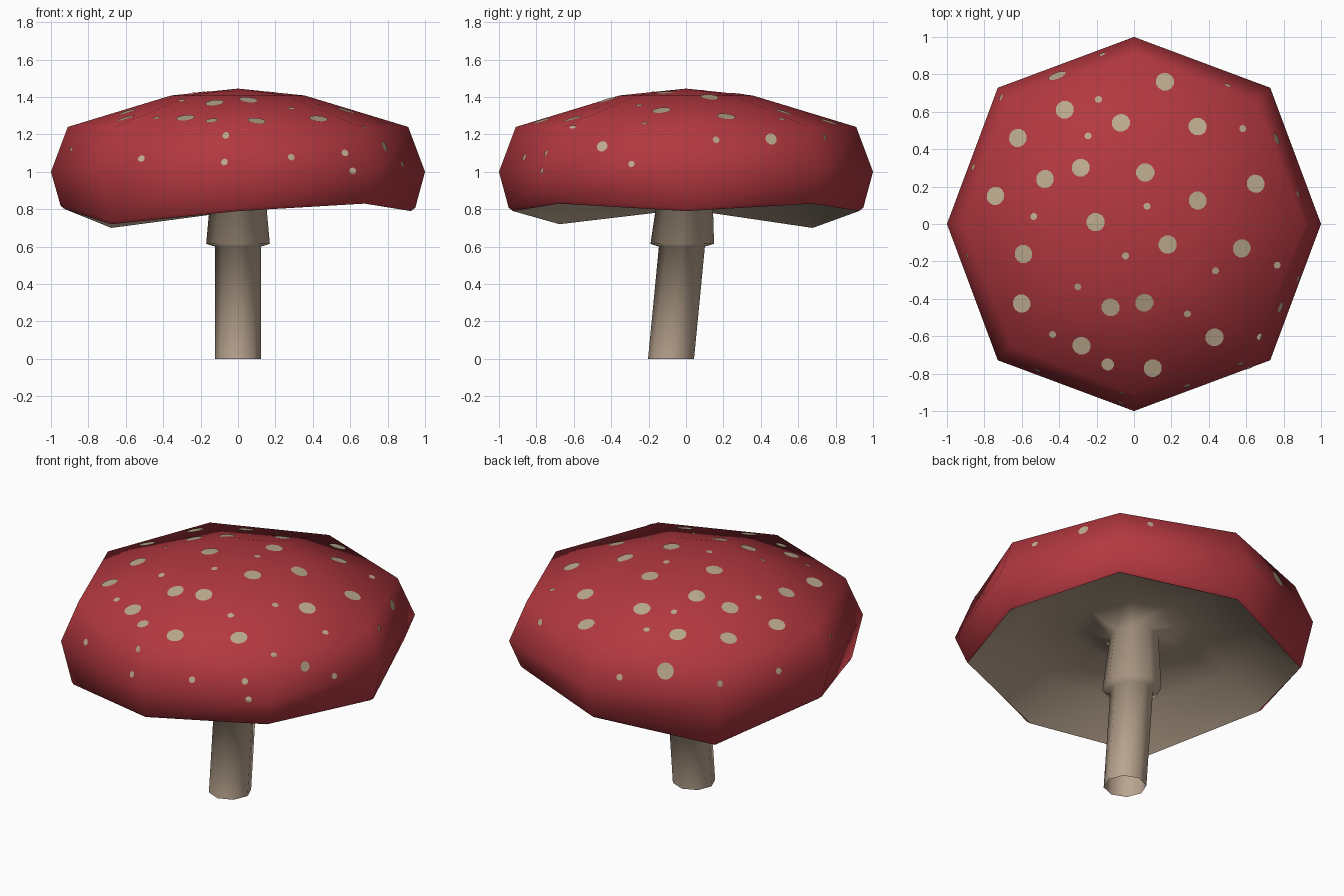
import bpy, bmesh, math
from mathutils import Vector
from mathutils.bvhtree import BVHTree

if "Cube" in bpy.data.objects:
    bpy.data.objects.remove(bpy.data.objects["Cube"])

SIDES = 8


def material(name, srgb):
    m = bpy.data.materials.new(name)
    m.diffuse_color = [(c / 255 / 12.92 if c < 11 else ((c / 255 + 0.055) / 1.055) ** 2.4) for c in srgb] + [1]
    m.use_nodes = True
    m.node_tree.nodes["Principled BSDF"].inputs["Base Color"].default_value = m.diffuse_color
    return m


red = material("cap_red", (179, 56, 64))
tan = material("stem_tan", (186, 165, 144))
cream = material("spot_cream", (188, 170, 142))


def ring(bm, cy, z, r, diag=1.0, dz=None, amount=1.0):
    """Octagon of vertices; diag scales the four diagonal corners, dz lifts each vertex."""
    out = []
    for i in range(SIDES):
        a = i * math.tau / SIDES
        rr = r * (diag if i % 2 else 1)
        h = dz[i] * amount if dz else 0
        out.append(bm.verts.new((rr * math.cos(a), cy + rr * math.sin(a), z + h)))
    return out


def bridge(bm, low, high):
    for i in range(SIDES):
        j = (i + 1) % SIDES
        bm.faces.new((low[i], low[j], high[j], high[i]))


def loft(bm, rings):
    for a, b in zip(rings, rings[1:]):
        bridge(bm, a, b)


def finish(bm, name, mat):
    for f in bm.faces:
        f.smooth = True
    me = bpy.data.meshes.new(name)
    bm.to_mesh(me)
    bm.free()
    ob = bpy.data.objects.new(name, me)
    me.materials.append(mat)
    bpy.context.collection.objects.link(ob)
    return ob


wave = [0, 0.04, 0, -0.09, 0.01, -0.07, 0, 0.04]

# cap: wavy turned-in lip and red dome
bm = bmesh.new()
crown = ring(bm, 0, 1.408, 0.357, 1.02)
loft(bm, [ring(bm, 0, 0.79, 0.925, 1.035, wave),
          ring(bm, 0, 0.808, 0.948, 1.02, wave),
          ring(bm, 0, 1.0, 1.0, 1.03),
          ring(bm, 0, 1.24, 0.91, 1.02),
          crown])
apex = bm.verts.new((0, 0, 1.445))
for i in range(SIDES):
    bm.faces.new((crown[i], crown[(i + 1) % SIDES], apex))
bm.normal_update()
tree = BVHTree.FromBMesh(bm)
finish(bm, "cap", red)

# stem, flared collar and hollow underside in one smooth skin
bm = bmesh.new()
loft(bm, [ring(bm, -0.08, 0, 0.123),
          ring(bm, -0.022, 0.6, 0.123),
          ring(bm, -0.02, 0.615, 0.17),
          ring(bm, 0.0, 0.95, 0.14),
          ring(bm, 0, 1.01, 0.36),
          ring(bm, 0, 0.95, 0.69, 1.02, wave, 0.4),
          ring(bm, 0, 0.79, 0.925, 1.035, wave)])
finish(bm, "stem_and_gills", tan)

# spots: thin discs draped over the cap
big = [(.165, .76), (.34, .52), (-.07, .54), (-.37, .61), (-.62, .46), (-.285, .30),
       (-.475, .24), (-.74, .15), (.06, .275), (.34, .125), (.65, .215), (-.205, .01),
       (.18, -.11), (.575, -.13), (-.59, -.16), (-.60, -.425), (-.125, -.445),
       (.055, -.42), (-.28, -.65), (.43, -.605), (.10, -.77), (-.41, .79)]
small = [(-.19, .665), (-.245, .47), (-.535, .04), (.07, .095), (-.045, -.17), (-.30, -.335),
         (.285, -.48), (.435, -.25), (.765, -.22), (-.435, -.59), (.58, .51), (.5, .74),
         (.675, -.605)]
side = [(-.53, -.82, 1.085, .019), (-.07, -.95, 1.05, .019), (-.07, -.92, 1.2, .019),
        (.29, -.88, 1.085, .019), (.58, -.77, 1.11, .019), (.61, -.76, 1.0, .019),
        (.84, -.47, 1.16, .03), (.9, -.3, 1.05, .018),
        (.9, .17, 1.18, .019), (.8, .47, 1.19, .032), (-.19, .96, 1.1, .019),
        (-.72, .68, 1.1, .019), (-.93, .33, 1.1, .019), (-.89, -.17, 1.12, .014)]
spots = [(x, y, None, .05) for x, y in big] + [(x, y, None, .019) for x, y in small]
spots += [(-.14, -.75, None, .034)] + side

bm = bmesh.new()


def drape(p):
    co, n, _, _ = tree.find_nearest(p)
    return bm.verts.new(co + n * 0.003)


for x, y, z, r in spots:
    if z is None:
        co, n, _, _ = tree.ray_cast(Vector((x, y, 3)), Vector((0, 0, -1)))
    else:
        co, n, _, _ = tree.find_nearest(Vector((x, y, z)))
    u = n.orthogonal().normalized()
    v = n.cross(u)
    c = drape(co)
    loops = [[drape(co + (u * math.cos(k * math.tau / 12) + v * math.sin(k * math.tau / 12)) * r * s)
              for k in range(12)] for s in (0.5, 1)]
    for k in range(12):
        j = (k + 1) % 12
        bm.faces.new((c, loops[0][k], loops[0][j]))
        bm.faces.new((loops[0][k], loops[1][k], loops[1][j], loops[0][j]))
finish(bm, "cap_spots", cream)
